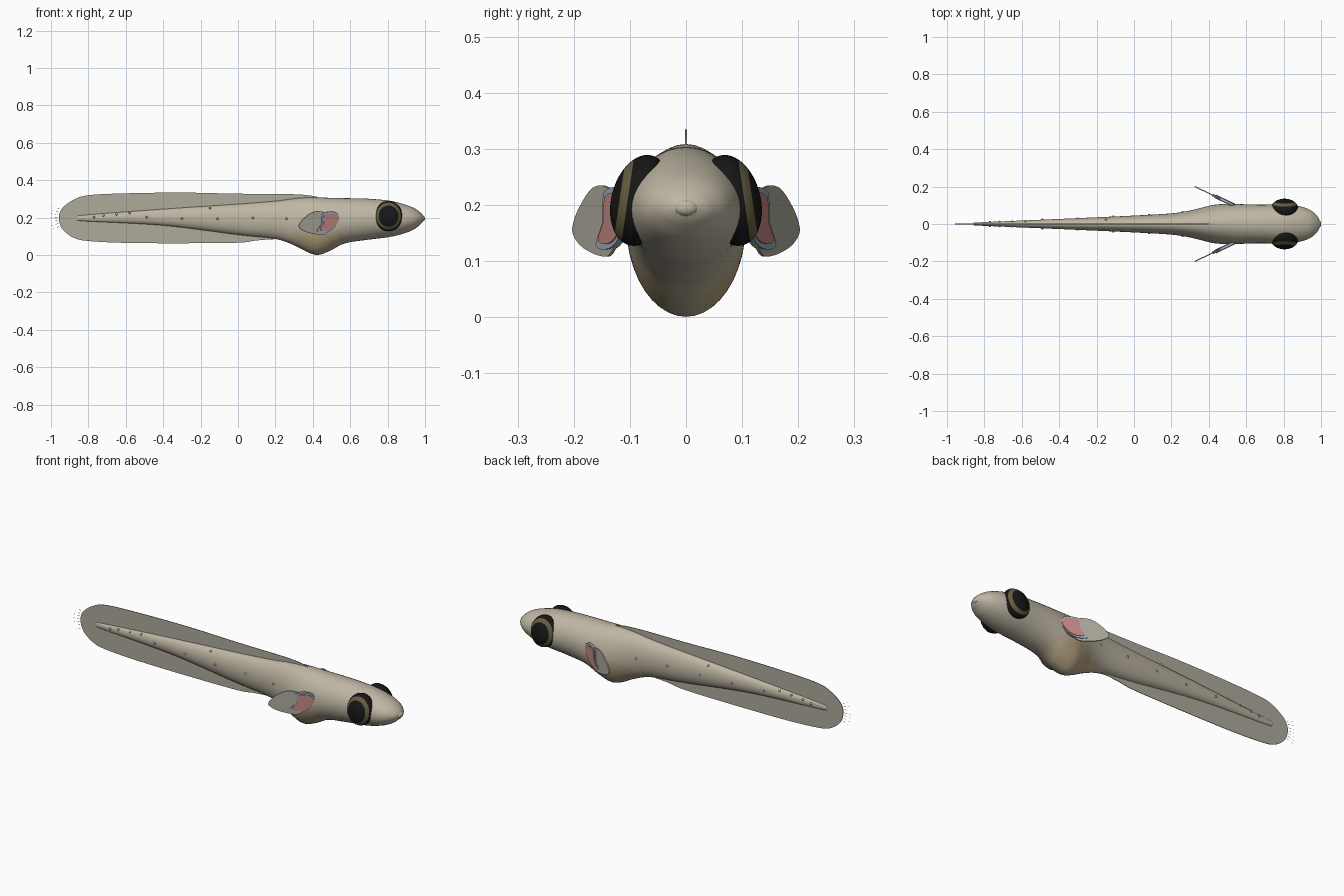
import bpy, bmesh, math, random
from mathutils import Vector

if "Cube" in bpy.data.objects:
    bpy.data.objects.remove(bpy.data.objects["Cube"])

random.seed(3)


def mat(name, col):
    m = bpy.data.materials.new(name)
    m.diffuse_color = (*col, 1)
    m.use_nodes = True
    m.node_tree.nodes["Principled BSDF"].inputs["Base Color"].default_value = m.diffuse_color
    return m


SKIN = mat("skin", (0.52, 0.47, 0.37))
YOLK1 = mat("yolk_edge", (0.49, 0.42, 0.29))
YOLK2 = mat("yolk", (0.47, 0.37, 0.22))
FOLD = mat("fin_fold", (0.42, 0.40, 0.33))
BLACK = mat("eye_black", (0.008, 0.008, 0.008))
OLIVE = mat("eye_olive", (0.13, 0.11, 0.05))
PINK = mat("fin_muscle", (0.55, 0.24, 0.22))
BLUE = mat("fin_cartilage", (0.33, 0.42, 0.52))


def make(name, bm, mats, angle=40):
    bmesh.ops.recalc_face_normals(bm, faces=bm.faces)
    me = bpy.data.meshes.new(name)
    bm.to_mesh(me)
    bm.free()
    ob = bpy.data.objects.new(name, me)
    bpy.context.collection.objects.link(ob)
    for m in mats:
        me.materials.append(m)
    bpy.ops.object.select_all(action='DESELECT')
    ob.select_set(True)
    bpy.context.view_layer.objects.active = ob
    bpy.ops.object.shade_smooth_by_angle(angle=math.radians(angle))
    return ob


def spline(pts, n, closed=False):
    """Catmull-Rom through points, n steps per span."""
    pts = [Vector(p) for p in pts]
    k = len(pts)
    get = (lambda i: pts[i % k]) if closed else (lambda i: pts[max(0, min(k - 1, i))])
    out = []
    for i in range(k if closed else k - 1):
        a, b, c, d = (get(i + j) for j in (-1, 0, 1, 2))
        for s in range(n):
            t = s / n
            out.append(0.5 * (2 * b + (c - a) * t + (2 * a - 5 * b + 4 * c - d) * t * t
                              + (3 * b - a - 3 * c + d) * t ** 3))
    return out if closed else out + [pts[-1]]


def plate(name, outline, place, thick, m):
    """Flat plate: 2D outline mapped by place(u, v, offset)."""
    bm = bmesh.new()
    sides = [[bm.verts.new(place(p[0], p[1], o)) for p in outline] for o in (-thick / 2, thick / 2)]
    for s in sides:
        bm.faces.new(s)
    n = len(outline)
    for i in range(n):
        j = (i + 1) % n
        bm.faces.new((sides[0][i], sides[0][j], sides[1][j], sides[1][i]))
    return make(name, bm, [m])


# body: elliptical sections (x, top, bottom, half width)
SECT = [(-0.845, 0.207, 0.188, 0.005), (-0.82, 0.214, 0.181, 0.009), (-0.4, 0.246, 0.158, 0.027),
        (0.0, 0.273, 0.108, 0.045), (0.2, 0.289, 0.086, 0.057), (0.3, 0.302, 0.052, 0.072),
        (0.38, 0.308, 0.012, 0.092), (0.43, 0.308, 0.001, 0.103), (0.49, 0.306, 0.022, 0.107),
        (0.57, 0.304, 0.062, 0.106), (0.68, 0.302, 0.08, 0.103), (0.8, 0.292, 0.095, 0.105),
        (0.88, 0.274, 0.113, 0.096), (0.94, 0.252, 0.137, 0.076), (0.975, 0.228, 0.163, 0.048),
        (0.99, 0.211, 0.181, 0.024), (0.996, 0.2, 0.193, 0.006)]
bm = bmesh.new()
rings, N = [], 40
body_rows = spline(SECT, 6)
for x, t, b, w in body_rows:
    rings.append([bm.verts.new((x, w * math.cos(a), (t + b) / 2 + (t - b) / 2 * math.sin(a)))
                  for a in (2 * math.pi * i / N for i in range(N))])
for r, q in zip(rings, rings[1:]):
    for i in range(N):
        bm.faces.new((r[i], r[(i + 1) % N], q[(i + 1) % N], q[i]))
bm.faces.new(rings[0])
bm.faces.new(rings[-1])
for f in bm.faces:
    c = f.calc_center_median()
    d = math.hypot((c.x - 0.42) / 0.16, (c.z - 0.07) / 0.085)
    f.material_index = 2 if d < 0.65 else 1 if d < 1 else 0
make("body", bm, [SKIN, YOLK1, YOLK2])

# median fin fold around back, tail and belly
fold = spline([(0.45, 0.29), (0.42, 0.312), (0.3, 0.325), (0.0, 0.328), (-0.3, 0.334), (-0.6, 0.33),
               (-0.8, 0.32), (-0.88, 0.295), (-0.94, 0.25), (-0.958, 0.2), (-0.94, 0.14),
               (-0.88, 0.093), (-0.8, 0.075), (-0.6, 0.065), (-0.3, 0.063), (0.0, 0.066),
               (0.1, 0.078), (0.2, 0.085), (0.27, 0.085), (0.3, 0.18)], 5)
plate("fin_fold", fold, lambda u, v, o: (u, o, v), 0.003, FOLD)

# fine tail rays beyond the fold
bm = bmesh.new()
for i in range(7):
    a = math.radians(-24 + 8 * i)
    for r0, r1 in ((0.115, 0.13), (0.145, 0.15)):
        p = [(-0.85 - r * math.cos(a), 0.2 + r * math.sin(a)) for r in (r0, r1)]
        vs = [bm.verts.new((x, 0, z + h)) for (x, z), h in
              ((p[0], -0.001), (p[1], -0.001), (p[1], 0.001), (p[0], 0.001))]
        bm.faces.new(vs)
make("tail_rays", bm, [FOLD])

# pectoral fin outlines in (x, z)
BLADE = [(0.325, 0.16), (0.35, 0.195), (0.405, 0.232), (0.47, 0.225), (0.51, 0.17),
         (0.47, 0.115), (0.43, 0.109), (0.37, 0.122), (0.335, 0.14)]
STUB = [(0.45, 0.222), (0.5, 0.232), (0.53, 0.222), (0.54, 0.19), (0.51, 0.145),
        (0.47, 0.122), (0.42, 0.127), (0.445, 0.17)]
INNER = [(0.47 + (x - 0.475) * 0.84 + 0.01, 0.178 + (z - 0.178) * 0.82) for x, z in STUB]

for side, s in (("left", 1), ("right", -1)):
    # eye with dark pupil, olive ring and dark rim
    bm = bmesh.new()
    bmesh.ops.create_uvsphere(bm, u_segments=40, v_segments=28, radius=1)
    for v in bm.verts:
        v.co = Vector((v.co.x, -v.co.z * s, v.co.y * 1.0))
    for f in bm.faces:
        h = f.calc_center_median().y * s
        f.material_index = 1 if 0.42 < h < 0.68 else 0
    for v in bm.verts:
        x, y, z = v.co
        v.co = (0.805 + 0.074 * x, s * (0.081 - 0.012 * z) + 0.053 * y, 0.208 + 0.081 * z)
    make("eye_" + side, bm, [BLACK, OLIVE])

    # pectoral fin swept out and back
    def place(u, v, o, s=s):
        return (u + o * 0.43, s * (0.2 - (u - 0.325) * 0.475 + o * 0.9), v)
    plate("pectoral_blade_" + side, spline(BLADE, 4, True), place, 0.006, FOLD)
    plate("pectoral_cartilage_" + side, spline(STUB, 3, True), place, 0.014, BLUE)
    plate("pectoral_muscle_" + side, spline(INNER, 3, True), place, 0.02, PINK)

    # row of small sense organs along the flank
    bm = bmesh.new()
    spots = [(0.26, 0.1), (0.08, 0.1), (-0.11, 0), (-0.3, -0.1), (-0.49, 0), (-0.15, 0.8),
             (-0.58, 0.7), (-0.65, 0.6), (-0.72, 0.5), (-0.77, 0.2)]
    for x, k in spots:
        _, t, b, w = min(body_rows, key=lambda r: abs(r[0] - x))
        bump = bmesh.ops.create_icosphere(bm, subdivisions=2, radius=0.006)["verts"]
        bmesh.ops.translate(bm, verts=bump, vec=(
            x, s * w * math.sqrt(1 - k * k), (t + b) / 2 + k * (t - b) / 2))
    make("sense_organs_" + side, bm, [SKIN])

# small mouth bump at the snout
bm = bmesh.new()
bmesh.ops.create_uvsphere(bm, u_segments=20, v_segments=12, radius=1)
for v in bm.verts:
    v.co = (0.986 + 0.014 * v.co.x, 0.022 * v.co.y, 0.195 + 0.015 * v.co.z)
make("mouth", bm, [SKIN])
